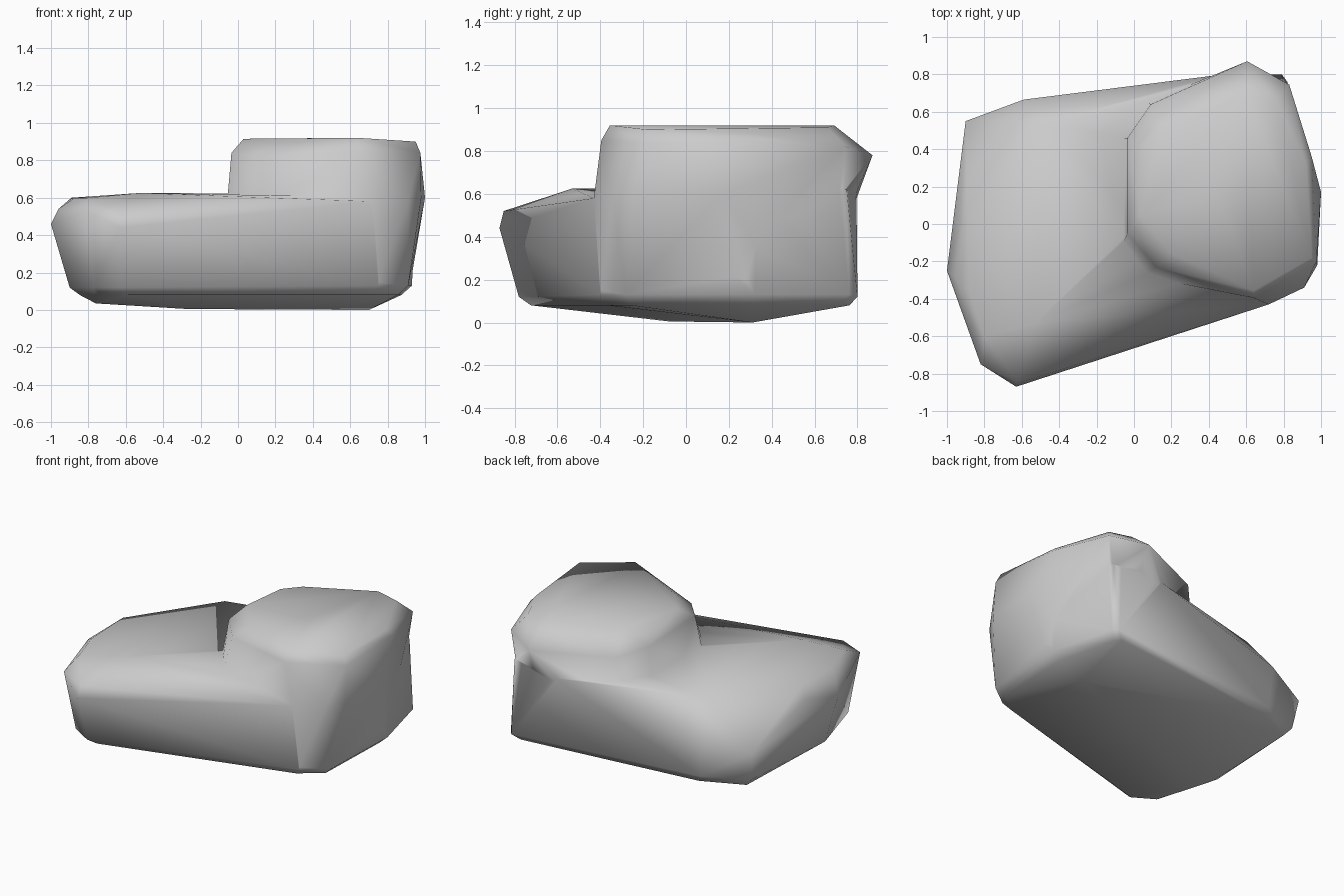
import bpy, bmesh


def hull(name, points):
    """Faceted solid wrapped around a set of points."""
    bm = bmesh.new()
    for p in points:
        bm.verts.new(p)
    res = bmesh.ops.convex_hull(bm, input=bm.verts)
    junk = {g for g in res["geom_interior"] + res["geom_unused"]
            if isinstance(g, bmesh.types.BMVert)}
    bmesh.ops.delete(bm, geom=list(junk), context='VERTS')
    bmesh.ops.recalc_face_normals(bm, faces=bm.faces)
    me = bpy.data.meshes.new(name)
    bm.to_mesh(me)
    bm.free()
    ob = bpy.data.objects.new(name, me)
    bpy.context.collection.objects.link(ob)
    return ob


# Wide low slab: rim outline with its height
rim = [(-0.90, 0.55, 0.34), (-0.59, 0.665, 0.42), (0.44, 0.795, 0.60),
       (0.80, 0.75, 0.62), (0.93, 0.33, 0.60), (0.95, -0.20, 0.60),
       (0.88, -0.34, 0.58), (0.72, -0.43, 0.58), (-0.63, -0.87, 0.44),
       (-0.62, -0.85, 0.52), (-0.82, -0.75, 0.53), (-1.00, -0.25, 0.46),
       (-0.96, -0.28, 0.54), (-0.93, 0.0, 0.52)]
# Edge of the upper plateau
plateau = [(-0.53, -0.53, 0.625), (-0.80, -0.60, 0.60), (-0.88, -0.36, 0.595),
           (-0.89, 0.0, 0.60), (-0.48, 0.54, 0.62), (0.30, 0.62, 0.62)]
# Tapered underside
skirt = [(-0.87, 0.52, 0.14), (-0.57, 0.65, 0.13), (0.79, 0.80, 0.12),
         (0.82, 0.76, 0.13), (0.93, 0.32, 0.13), (0.91, -0.28, 0.13),
         (0.75, -0.40, 0.13), (-0.62, -0.78, 0.12), (-0.77, -0.69, 0.12),
         (-0.90, -0.25, 0.12)]
sole = [(0.94 * x, 0.94 * y + 0.01, 0.08) for x, y, z in skirt]
feet = [(-0.27, -0.08, 0.005), (0.70, 0.31, 0.0), (-0.76, -0.30, 0.035)]
boulder = hull("boulder", rim + plateau + skirt + sole + feet)

# Raised block: its right wall runs down to the skirt
wall = [(0.92, 0.30, 0.13), (0.91, -0.28, 0.13), (0.75, -0.40, 0.14)]
foot = [(-0.065, -0.12, 0.50), (-0.06, 0.46, 0.50), (0.07, 0.65, 0.50),
        (0.44, 0.785, 0.55), (0.62, 0.80, 0.62), (0.80, 0.74, 0.62),
        (1.00, 0.17, 0.60), (0.98, -0.22, 0.60), (0.91, -0.34, 0.58),
        (0.72, -0.43, 0.58), (0.05, -0.28, 0.50)]
shoulder = [(-0.035, -0.05, 0.84), (-0.035, 0.46, 0.82), (0.09, 0.64, 0.78),
            (0.605, 0.87, 0.78), (0.83, 0.745, 0.82), (0.95, 0.36, 0.84),
            (0.975, -0.20, 0.84), (0.64, -0.395, 0.85), (0.12, -0.23, 0.82)]
crown = [(0.03, 0.05, 0.915), (0.05, 0.40, 0.90), (0.15, 0.50, 0.905),
         (0.60, 0.69, 0.92), (0.76, 0.66, 0.91), (0.92, 0.32, 0.88),
         (0.95, -0.18, 0.90), (0.64, -0.355, 0.92), (0.20, -0.16, 0.89)]
block = hull("raised_block", wall + foot + shoulder + crown)

# Fuse both into one smooth stone
mod = boulder.modifiers.new("fuse", 'BOOLEAN')
mod.operation = 'UNION'
mod.solver = 'EXACT'
mod.object = block
bpy.context.view_layer.objects.active = boulder
boulder.select_set(True)
bpy.ops.object.modifier_apply(modifier="fuse")
bpy.data.objects.remove(block, do_unlink=True)

bm = bmesh.new()
bm.from_mesh(boulder.data)
bmesh.ops.remove_doubles(bm, verts=bm.verts, dist=0.015)
# Shallow hollow in the middle of the crown
top = [f for f in bm.faces if f.normal.z > 0.97 and f.calc_center_median().z > 0.88]
if top:
    big = max(top, key=lambda f: f.calc_area())
    mid = bmesh.ops.poke(bm, faces=[big])["verts"][0]
    mid.co.z -= 0.03
for f in bm.faces:
    f.smooth = True
bm.to_mesh(boulder.data)
bm.free()
